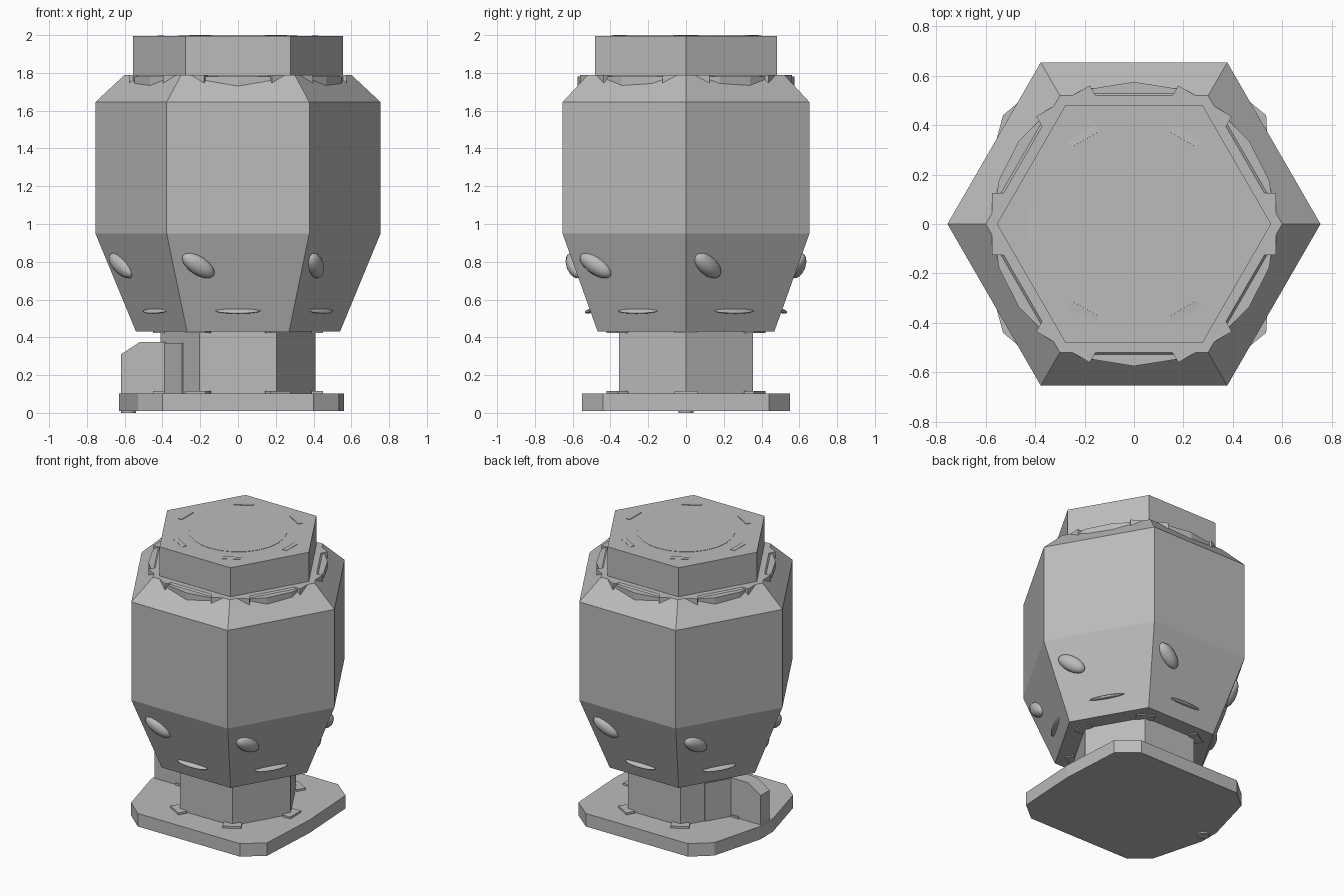
import bpy, bmesh
from math import pi, radians, cos, sin
from mathutils import Matrix, Vector

cube = bpy.data.objects.get("Cube")
if cube:
    bpy.data.objects.remove(cube, do_unlink=True)

grey = bpy.data.materials.new("plain grey")
grey.use_nodes = True
grey.diffuse_color = (0.5, 0.5, 0.5, 1)
grey.node_tree.nodes["Principled BSDF"].inputs["Base Color"].default_value = (0.5, 0.5, 0.5, 1)


def finish(name, bm, smooth=False):
    bmesh.ops.recalc_face_normals(bm, faces=bm.faces)
    for f in bm.faces:
        f.smooth = smooth
    mesh = bpy.data.meshes.new(name)
    bm.to_mesh(mesh)
    bm.free()
    mesh.materials.append(grey)
    obj = bpy.data.objects.new(name, mesh)
    bpy.context.collection.objects.link(obj)
    return obj


def turned(name, profile, sides):
    """Capped solid from (radius, height) rings, first corner on +x."""
    bm = bmesh.new()
    rings = [[bm.verts.new((r * cos(2 * pi * i / sides), r * sin(2 * pi * i / sides), z))
              for i in range(sides)] for r, z in profile]
    for a, b in zip(rings, rings[1:]):
        for i in range(sides):
            j = (i + 1) % sides
            bm.faces.new((a[i], a[j], b[j], b[i]))
    bm.faces.new(rings[0])
    bm.faces.new(rings[-1])
    return finish(name, bm)


def extruded(name, points, depth):
    """Polygon of 3D points pushed along the depth vector."""
    bm = bmesh.new()
    face = bm.faces.new([bm.verts.new(p) for p in points])
    new = bmesh.ops.extrude_face_region(bm, geom=[face])["geom"]
    bmesh.ops.translate(bm, vec=depth, verts=[v for v in new if isinstance(v, bmesh.types.BMVert)])
    return finish(name, bm)


def tabs(name, radius, z, size, tilt=0):
    """Six boxes facing outwards at the hexagon corners."""
    bm = bmesh.new()
    for k in range(6):
        m = (Matrix.Rotation(k * pi / 3, 4, 'Z') @ Matrix.Translation((radius, 0, z))
             @ Matrix.Rotation(tilt, 4, 'Y') @ Matrix.Diagonal((*size, 1)))
        bmesh.ops.create_cube(bm, size=1, matrix=m)
    return finish(name, bm)


def bumps(name, side, z, size, roll):
    """Six squashed spheres lying on the tapered lower panels."""
    apothem = cos(pi / 6) * (0.54 + 0.215 * (z - 0.43) / 0.52)
    lean = radians(20)
    bm = bmesh.new()
    for k in range(6):
        m = (Matrix.Rotation(k * pi / 3 + pi / 6, 4, 'Z') @ Matrix.Translation((apothem, side, z))
             @ Matrix.Rotation(lean, 4, 'Y') @ Matrix.Rotation(roll, 4, 'X')
             @ Matrix.Diagonal((*size, 1)))
        bmesh.ops.create_uvsphere(bm, u_segments=16, v_segments=8, radius=1, matrix=m)
    return finish(name, bm, smooth=True)


# Hexagonal body, column and cap
turned("body", [(0.54, 0.43), (0.755, 0.95), (0.755, 1.645), (0.6, 1.79)], 6)
turned("column", [(0.41, 0.09), (0.41, 0.44)], 6)
turned("cap", [(0.555, 1.78), (0.555, 1.996)], 6)
turned("cap_disc", [(0.315, 1.99), (0.315, 1.998)], 24)

# Collar under the cap with its six lugs
turned("collar", [(0.575, 1.72), (0.575, 1.78)], 20)
tabs("collar_lugs", 0.51, 1.765, (0.13, 0.25, 0.05))

# Small tabs on the cap and at both ends of the column
tabs("cap_tabs", 0.41, 1.994, (0.03, 0.13, 0.01), radians(4))
tabs("column_foot_tabs", 0.42, 0.108, (0.06, 0.12, 0.016))
tabs("column_head_tabs", 0.42, 0.428, (0.06, 0.12, 0.012))

# Raised details on the lower panels
bumps("oval_bumps", -0.21, 0.78, (0.04, 0.1, 0.05), radians(-35))
bumps("thin_ridges", 0, 0.54, (0.03, 0.12, 0.012), 0)

# Clipped base plate with pointed sides
half = [(-0.63, 0.07), (-0.53, 0.44), (-0.4, 0.55), (0.4, 0.55), (0.535, 0.44), (0.56, 0.0)]
outline = half + [(x, -y) for x, y in reversed(half) if y]
extruded("base_plate", [(x, y, 0.01) for x, y in outline], Vector((0, 0, 0.092)))

# Side block with a clipped top corner
profile = [(-0.3, 0.1), (-0.62, 0.1), (-0.62, 0.31), (-0.52, 0.375), (-0.3, 0.375)]
extruded("side_block", [(x, -0.05, z) for x, z in profile], Vector((0, 0.1, 0)))

# Mounting plates wrapping the column corner behind the block
for side, label in ((1, "back"), (-1, "front")):
    plate = [(-0.395, 0.04), (-0.297, 0.21), (-0.28, 0.2), (-0.36, 0.04)]
    extruded(label + "_mounting_plate", [(x, side * y, 0.1) for x, y in plate], Vector((0, 0, 0.27)))

# Small foot under the base
foot = turned("foot", [(0.04, 0), (0.04, 0.02)], 12)
foot.location.x = -0.58
